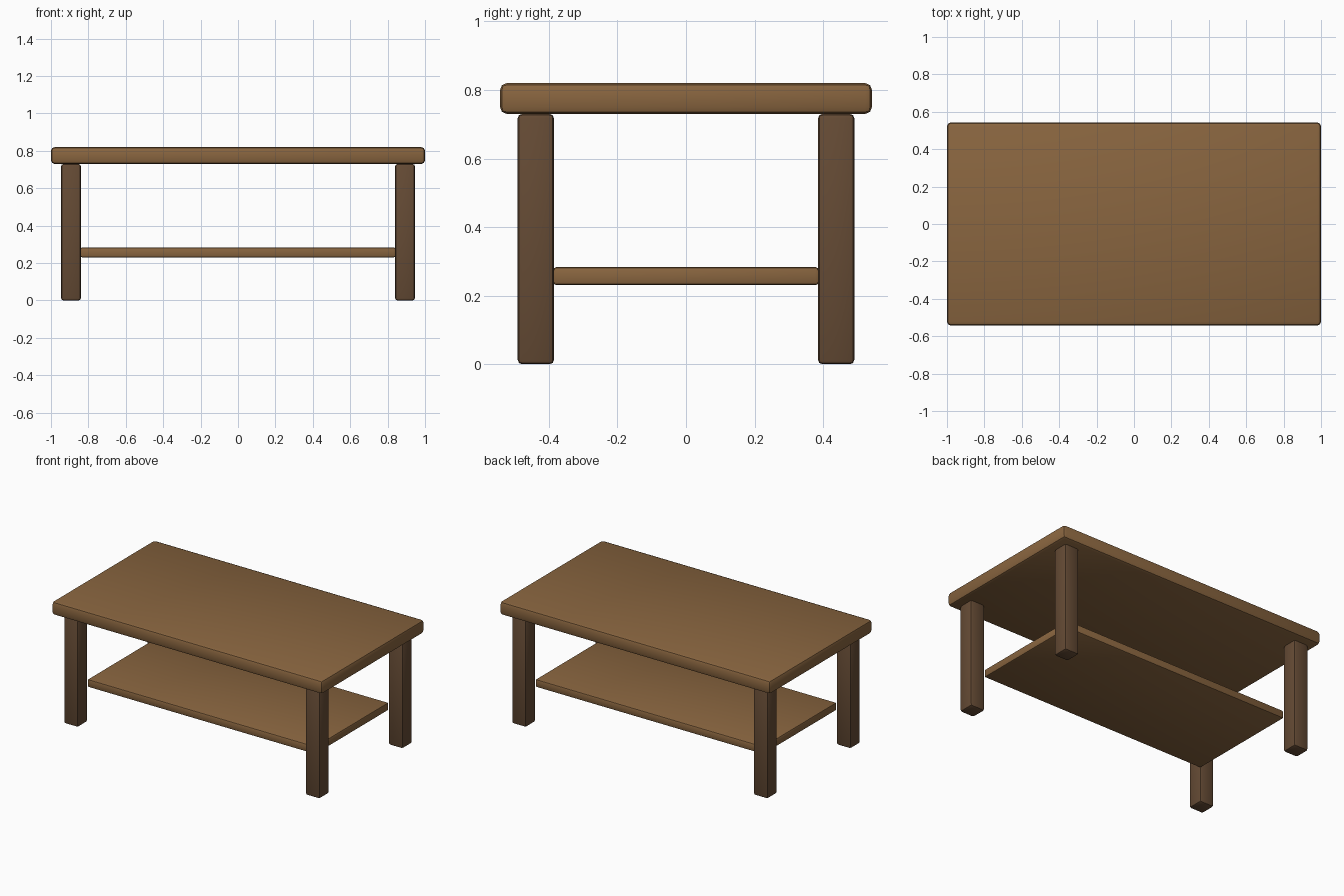
import bpy, math

if "Cube" in bpy.data.objects:
    bpy.data.objects.remove(bpy.data.objects["Cube"])


def material(name, rgb):
    m = bpy.data.materials.new(name)
    m.diffuse_color = (*rgb, 1)
    m.use_nodes = True
    m.node_tree.nodes["Principled BSDF"].inputs["Base Color"].default_value = m.diffuse_color
    return m


wood = material("warm wood", (0.25, 0.13, 0.05))
dark = material("dark wood", (0.13, 0.07, 0.035))


def box(name, centre, size, bevel, mat):
    bpy.ops.mesh.primitive_cube_add(size=1, location=centre)
    ob = bpy.context.object
    ob.name = name
    ob.scale = size
    bpy.ops.object.transform_apply(location=False, rotation=False, scale=True)
    ob.data.materials.append(mat)
    mod = ob.modifiers.new("rounded edges", 'BEVEL')
    mod.width = bevel
    mod.segments = 2
    bpy.ops.object.modifier_apply(modifier=mod.name)
    bpy.ops.object.shade_smooth_by_angle(angle=math.radians(30))
    return ob


# Tabletop
box("tabletop", (0, 0, 0.775), (2.0, 1.085, 0.09), 0.02, wood)

# Lower shelf, reaching the inner corners of the legs
box("lower_shelf", (0, 0, 0.257), (1.685, 0.775, 0.053), 0.01, wood)

# Four square legs
for side, sx in (("left", -1), ("right", 1)):
    for end, sy in (("front", -1), ("back", 1)):
        box(f"{end}_{side}_leg", (sx * 0.893, sy * 0.438, 0.365),
            (0.106, 0.106, 0.73), 0.013, dark)
